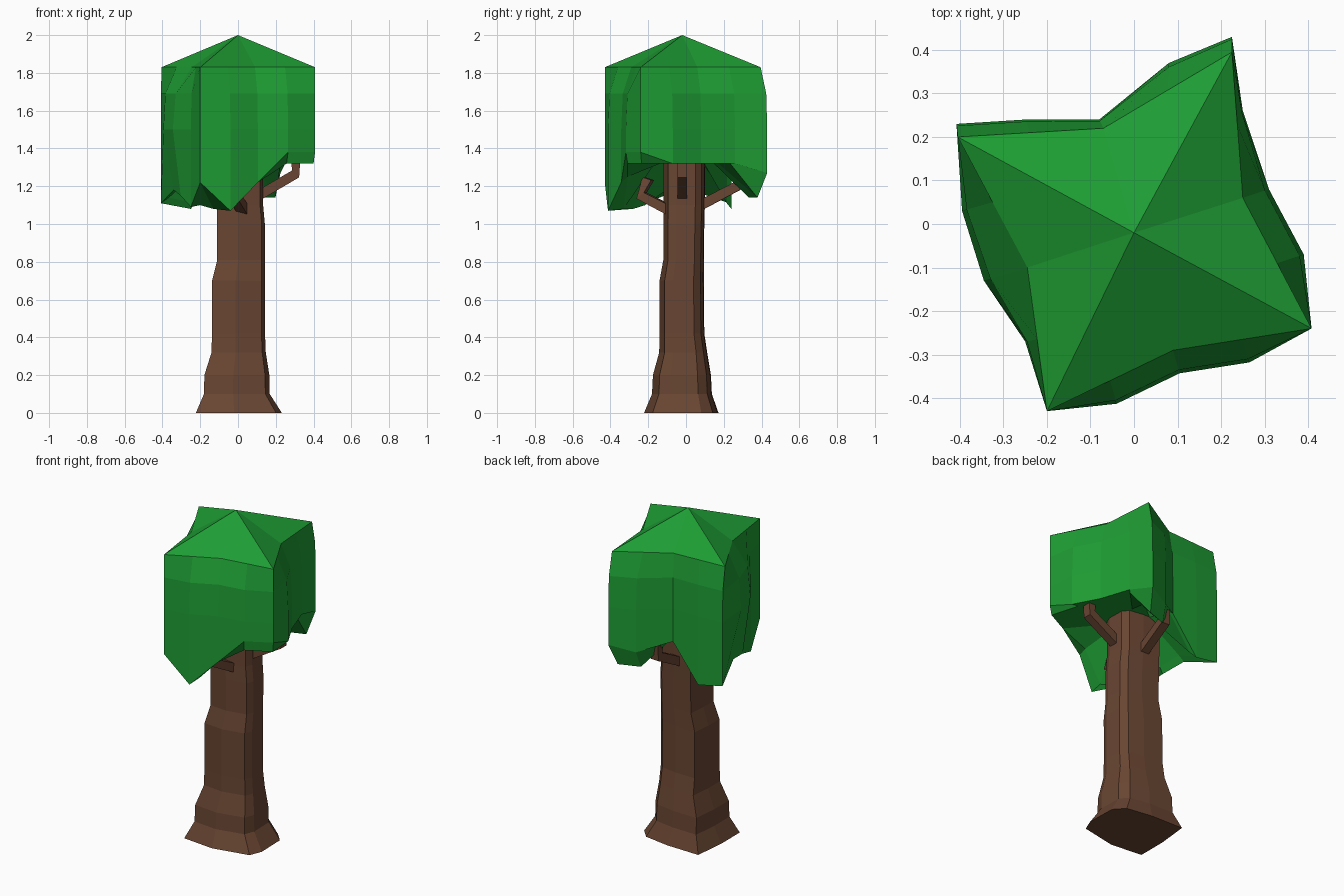
import bpy, bmesh
from mathutils import Vector

if "Cube" in bpy.data.objects:
    bpy.data.objects.remove(bpy.data.objects["Cube"])


def material(name, color):
    m = bpy.data.materials.new(name)
    m.diffuse_color = (*color, 1)
    m.use_nodes = True
    m.node_tree.nodes["Principled BSDF"].inputs["Base Color"].default_value = m.diffuse_color
    return m


bark = material("bark brown", (0.14, 0.06, 0.032))
leaf = material("leaf green", (0.013, 0.335, 0.034))


def loft(name, rings, mat, tip=None, floor=None):
    """Skin a stack of equal-length rings; tip / floor are optional centre points."""
    bm = bmesh.new()
    vs = [[bm.verts.new(p) for p in r] for r in rings]
    n = len(vs[0])
    for a, b in zip(vs, vs[1:]):
        for i in range(n):
            j = (i + 1) % n
            bm.faces.new((a[i], a[j], b[j], b[i]))
    for ring, centre in ((vs[0], floor), (vs[-1], tip)):
        if centre:
            c = bm.verts.new(centre)
            for i in range(n):
                bm.faces.new((ring[i], ring[(i + 1) % n], c))
        else:
            bm.faces.new(ring)
    bmesh.ops.recalc_face_normals(bm, faces=bm.faces)
    me = bpy.data.meshes.new(name)
    bm.to_mesh(me)
    bm.free()
    me.materials.append(mat)
    ob = bpy.data.objects.new(name, me)
    bpy.context.collection.objects.link(ob)
    return ob


# Trunk: one knobbly outline fitted into a box at each height
outline = [(-.22, -.2), (-.02, -.22), (.2, -.175), (.23, -.1), (.225, .08),
           (.17, .14), (.01, .165), (-.2, .17), (-.22, -.02)]
levels = [  # z, x min, x max, y min, y max
    (0, -.223, .232, -.222, .172), (.1, -.18, .168, -.18, .137),
    (.2, -.178, .166, -.175, .132), (.32, -.14, .147, -.142, .112),
    (.42, -.138, .143, -.14, .097), (.7, -.137, .143, -.14, .094),
    (.81, -.11, .142, -.12, .094), (1.0, -.11, .142, -.12, .097),
    (1.1, -.11, .133, -.12, .1), (1.4, -.11, .133, -.12, .1)]
rings = []
for z, x0, x1, y0, y1 in levels:
    rings.append([(x0 + (x + .22) / .45 * (x1 - x0),
                   y0 + (y + .22) / .39 * (y1 - y0), z) for x, y in outline])
loft("trunk", rings, bark)


# Branches: square tubes along short paths
def branch(name, path, r):
    pts = [Vector(p) for p in path]
    side = (pts[1] - pts[0]).cross(Vector((0, 0, 1))).normalized()
    rings = []
    for i, p in enumerate(pts):
        d = (pts[min(i + 1, len(pts) - 1)] - pts[max(i - 1, 0)]).normalized()
        up = side.cross(d)
        rings.append([p + side * a * r + up * b * r
                      for a, b in ((-1, -1), (1, -1), (1, 1), (-1, 1))])
    loft(name, rings, bark)


branch("right_branch", [(.09, -.02, 1.14), (.305, -.02, 1.265), (.305, -.02, 1.36)], .026)
branch("back_branch", [(.0, .06, 1.09), (.01, .27, 1.2), (.01, .265, 1.27)], .026)
branch("front_branch", [(.03, -.08, 1.07), (-.02, -.235, 1.15), (-.03, -.2, 1.24)], .026)

# Canopy: four-pointed star crown with a ragged hanging skirt
star = [(-.2, -.43), (.09, -.29), (.408, -.24), (.25, .06),
        (.225, .395), (-.07, .22), (-.405, .2), (-.245, -.1)]
skirt = [  # bulged outline x, y and lower edge z
    (-.2, -.43, 1.22), (-.04, -.413, 1.07), (.105, -.343, 1.22), (.265, -.318, 1.38),
    (.408, -.24, 1.38), (.39, -.07, 1.32), (.31, .08, 1.32), (.25, .26, 1.32),
    (.225, .43, 1.27), (.08, .37, 1.24), (-.08, .24, 1.3), (-.25, .24, 1.08),
    (-.408, .23, 1.11), (-.395, .03, 1.18), (-.345, -.13, 1.15), (-.25, -.27, 1.09)]
pull = {13: .86, 14: .88}                        # lower edge tucked in on the left
lip = {0: (.65, 1.08), 1: (.8, 1.08), 3: (.97, 1.32), 4: (.98, 1.32),
       8: (.88, 1.14), 9: (.9, 1.14), 15: (.8, 1.1)}   # underside: inset, z
top = []
for i, p in enumerate(star):
    q = star[(i + 1) % 8]
    top += [p, ((p[0] + q[0]) / 2, (p[1] + q[1]) / 2)]


def crown_ring(t, z):
    return [(a[0] + (b[0] - a[0]) * t, a[1] + (b[1] - a[1]) * t, z)
            for a, b in zip(top, skirt)]


hem, under, inner = [], [], []
for i, (x, y, z) in enumerate(skirt):
    k = pull.get(i, 1)
    s, lz = lip.get(i, (k * .9, min(z + .03, 1.32)))
    hem.append((x * k, y * k, z))
    under.append((x * s, y * s, lz))
    inner.append((x * .4, y * .4, 1.32))
loft("canopy", [inner, under, hem, crown_ring(1, 1.5), crown_ring(.85, 1.69),
                crown_ring(0, 1.83)], leaf, tip=(0, -.02, 2), floor=(0, 0, 1.32))
